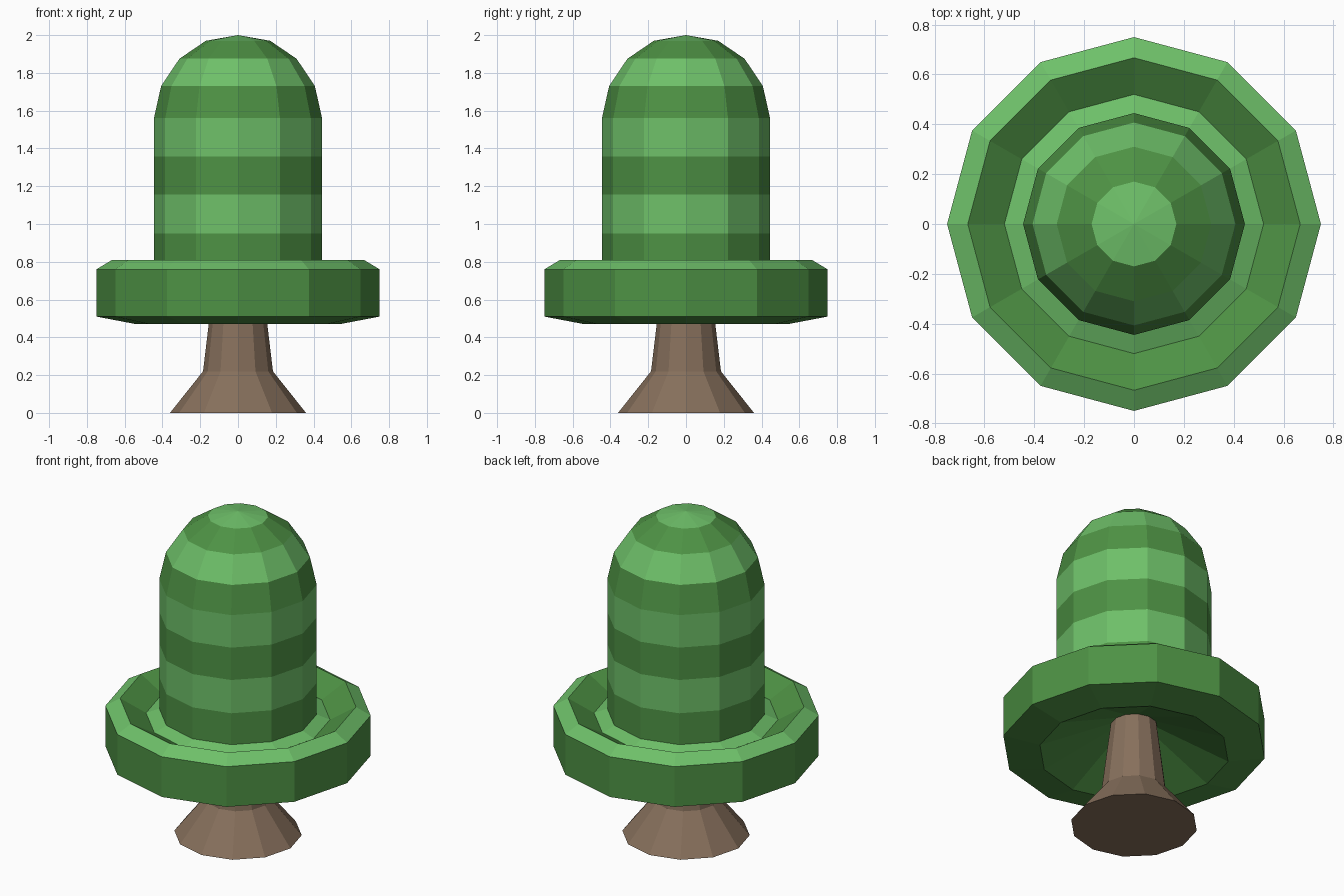
import bpy, bmesh, math

if "Cube" in bpy.data.objects:
    bpy.data.objects.remove(bpy.data.objects["Cube"])

SIDES = 12


def material(name, rgb):
    m = bpy.data.materials.new(name)
    m.diffuse_color = (*rgb, 1)
    m.use_nodes = True
    m.node_tree.nodes["Principled BSDF"].inputs["Base Color"].default_value = m.diffuse_color
    return m


LIGHT = material("light green", (0.156, 0.527, 0.141))
DARK = material("dark green", (0.076, 0.287, 0.058))
BROWN = material("brown", (0.242, 0.162, 0.107))


def lathe(name, profile, mats, bands):
    """Revolve (radius, z) points, one material index per band."""
    bm = bmesh.new()
    rings = []
    for r, z in profile:
        if r == 0:
            rings.append([bm.verts.new((0, 0, z))] * SIDES)
        else:
            rings.append([bm.verts.new((r * math.cos(math.tau * i / SIDES),
                                        r * math.sin(math.tau * i / SIDES), z))
                          for i in range(SIDES)])
    for a, b, mi in zip(rings, rings[1:], bands):
        for i in range(SIDES):
            j = (i + 1) % SIDES
            corners = list(dict.fromkeys((a[i], a[j], b[j], b[i])))
            bm.faces.new(corners).material_index = mi
    me = bpy.data.meshes.new(name)
    bm.to_mesh(me)
    bm.free()
    for m in mats:
        me.materials.append(m)
    ob = bpy.data.objects.new(name, me)
    bpy.context.collection.objects.link(ob)
    return ob


# Flared brown stem with a closed foot
lathe("stem", [(0, 0), (0.36, 0), (0.185, 0.22), (0.155, 0.47), (0.13, 0.67)],
      [BROWN], [0] * 4)

# Brim: hollow underside, outer wall, light lip, sunken trough, light inner ring
lathe("brim", [(0, 0.71), (0.54, 0.47), (0.75, 0.51), (0.75, 0.76),
               (0.667, 0.81), (0.52, 0.725), (0.445, 0.755)],
      [DARK, LIGHT], [0, 0, 0, 1, 0, 1])

# Domed striped body, dark and light bands alternating upward
lathe("striped_body", [(0.445, 0.75), (0.445, 0.95), (0.445, 1.157),
                       (0.445, 1.358), (0.445, 1.56), (0.407, 1.73),
                       (0.31, 1.875), (0.17, 1.97), (0, 2.0)],
      [DARK, LIGHT], [k % 2 for k in range(8)])
